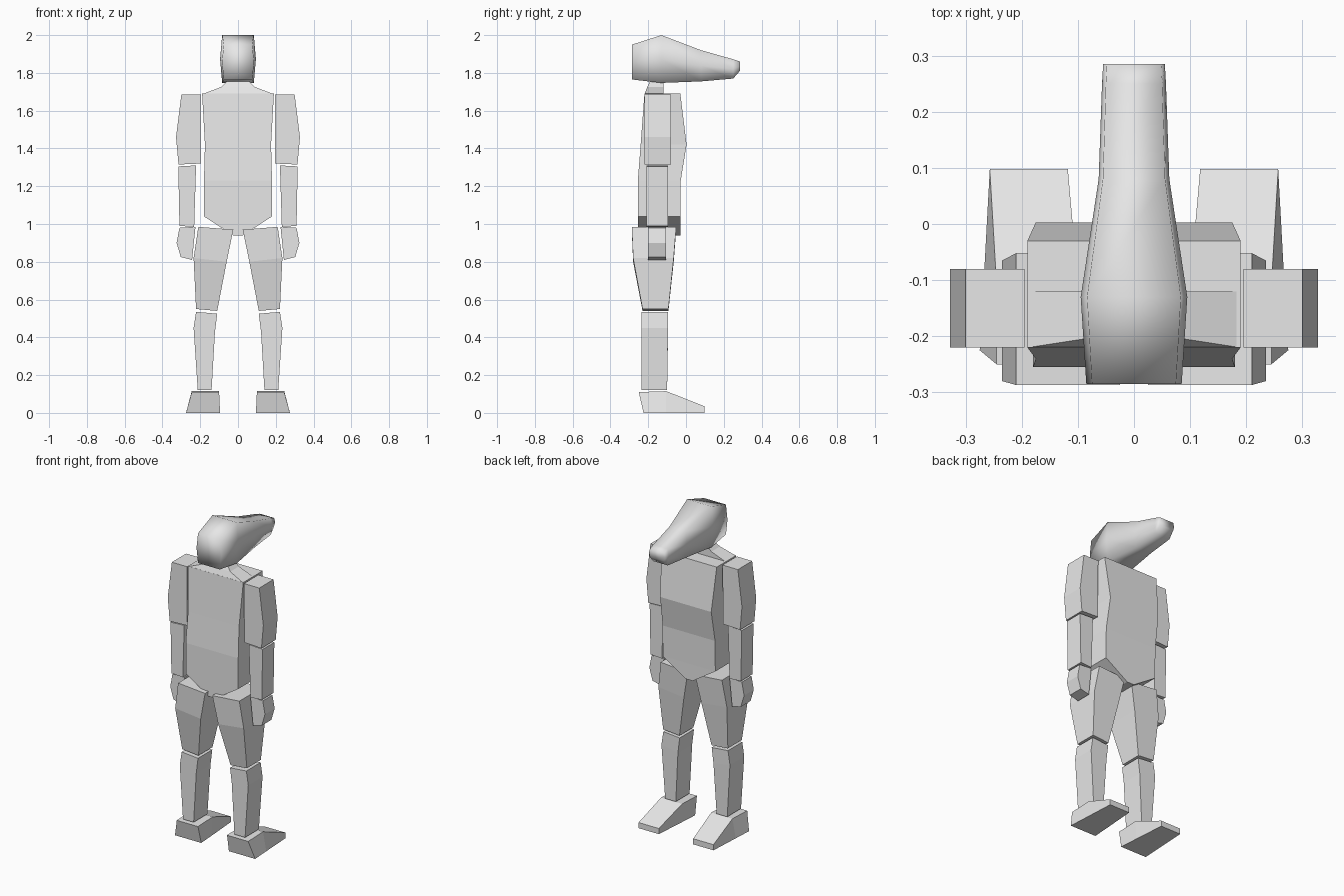
import bpy, bmesh

grey = bpy.data.materials.new("light_grey")
grey.diffuse_color = (0.8, 0.8, 0.8, 1)


def loft(name, rings, smooth=False):
    """Skin a closed solid through rings that all have the same point count."""
    bm = bmesh.new()
    rows = [[bm.verts.new(p) for p in ring] for ring in rings]
    n = len(rows[0])
    for a, b in zip(rows, rows[1:]):
        for i in range(n):
            j = (i + 1) % n
            bm.faces.new((a[i], a[j], b[j], b[i]))
    bm.faces.new(rows[0])
    bm.faces.new(rows[-1])
    bmesh.ops.recalc_face_normals(bm, faces=bm.faces)
    for f in bm.faces:
        f.smooth = smooth
    me = bpy.data.meshes.new(name)
    bm.to_mesh(me)
    bm.free()
    me.materials.append(grey)
    ob = bpy.data.objects.new(name, me)
    bpy.context.collection.objects.link(ob)
    return ob


def box_ring(x0, x1, z0, z1, y0, y1):
    """Four-sided section; z0 is the height at x0 and z1 the height at x1."""
    return [(x0, y0, z0), (x1, y0, z1), (x1, y1, z1), (x0, y1, z0)]


def centred(w, z, y0, y1):
    return box_ring(-w, w, z, z, y0, y1)


# Torso with a tapered crotch
loft("torso", [centred(*s) for s in (
    (0.025, 0.94, -0.255, -0.03),
    (0.18, 1.04, -0.255, -0.03),
    (0.18, 1.23, -0.255, -0.028),
    (0.175, 1.42, -0.24, 0.003),
    (0.19, 1.69, -0.22, -0.03))])

# Sloping collar and neck
loft("neck", [centred(*s) for s in (
    (0.188, 1.688, -0.22, -0.12),
    (0.09, 1.725, -0.205, -0.12),
    (0.06, 1.755, -0.19, -0.12),
    (0.055, 1.80, -0.19, -0.12))])

# Head: long muzzle, bulged six-sided sections along y
head_rings = []
for y, top, bottom, w in (
        (-0.285, 1.95, 1.765, 0.085),
        (-0.13, 2.0, 1.747, 0.095),
        (0.08, 1.92, 1.755, 0.063),
        (0.25, 1.872, 1.77, 0.057),
        (0.285, 1.86, 1.81, 0.055)):
    mid, c = (top + bottom) / 2, w * 0.88
    head_rings.append([(-c, y, top), (c, y, top), (w, y, mid),
                       (c, y, bottom), (-c, y, bottom), (-w, y, mid)])
loft("head", head_rings, smooth=True)

# Limbs: sections are inner x, outer x, inner z, outer z, back y, front y
limbs = {
    "upper_arm": (
        (0.197, 0.315, 1.32, 1.315, -0.22, -0.08),
        (0.197, 0.328, 1.46, 1.46, -0.22, -0.08),
        (0.195, 0.30, 1.685, 1.685, -0.22, -0.08)),
    "forearm": (
        (0.232, 0.31, 0.985, 0.99, -0.21, -0.095),
        (0.222, 0.316, 1.31, 1.305, -0.21, -0.095)),
    "hand": (
        (0.243, 0.303, 0.81, 0.825, -0.20, -0.105),
        (0.235, 0.325, 0.89, 0.90, -0.20, -0.105),
        (0.225, 0.31, 0.985, 0.98, -0.20, -0.105)),
    "thigh": (
        (0.11, 0.222, 0.54, 0.55, -0.23, -0.093),
        (0.06, 0.235, 0.80, 0.82, -0.28, -0.065),
        (0.025, 0.21, 0.97, 0.985, -0.287, -0.052)),
    "shin": (
        (0.14, 0.213, 0.12, 0.12, -0.235, -0.10),
        (0.122, 0.235, 0.43, 0.45, -0.235, -0.095),
        (0.11, 0.222, 0.525, 0.535, -0.235, -0.095)),
}
for side, s in (("right", 1), ("left", -1)):
    for part, sections in limbs.items():
        loft(f"{side}_{part}", [box_ring(s * a, s * b, *rest)
                                for a, b, *rest in sections])

    # Wedge foot: heel, ankle and toe sections along y
    loft(f"{side}_foot", [
        [(s * 0.095, -0.225, 0), (s * 0.275, -0.225, 0),
         (s * 0.245, -0.25, 0.11), (s * 0.10, -0.25, 0.11)],
        [(s * 0.103, -0.105, 0), (s * 0.268, -0.105, 0),
         (s * 0.245, -0.105, 0.115), (s * 0.10, -0.105, 0.115)],
        [(s * 0.118, 0.098, 0), (s * 0.257, 0.098, 0),
         (s * 0.257, 0.098, 0.035), (s * 0.118, 0.098, 0.035)]])
